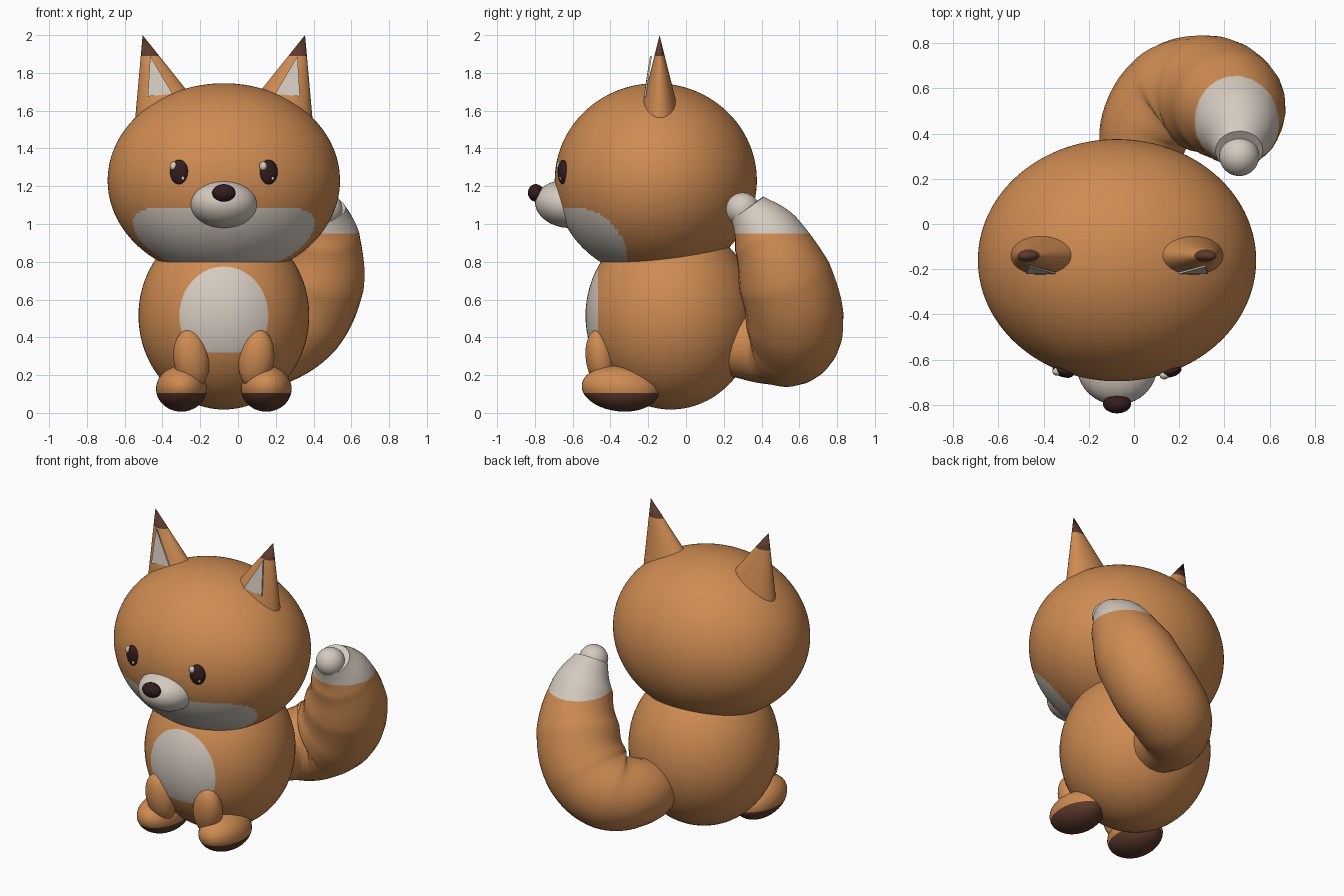
import bpy, bmesh
from math import radians
from mathutils import Vector, Matrix, Euler

if "Cube" in bpy.data.objects:
    bpy.data.objects.remove(bpy.data.objects["Cube"])

MID = -0.075  # plane of symmetry of the body


def material(name, rgb):
    m = bpy.data.materials.new(name)
    m.use_nodes = True
    m.diffuse_color = (*rgb, 1)
    bsdf = next(n for n in m.node_tree.nodes if n.type == 'BSDF_PRINCIPLED')
    bsdf.inputs["Base Color"].default_value = (*rgb, 1)
    bsdf.inputs["Roughness"].default_value = 0.7
    return m


orange = material("orange fur", (0.62, 0.26, 0.085))
cream = material("cream fur", (0.66, 0.59, 0.52))
brown = material("dark brown", (0.11, 0.042, 0.025))
dark = material("nose and eye black", (0.033, 0.012, 0.013))


def finish(name, bm, mats, cuts=(), rule=None, smooth=True):
    """Cut along planes, colour faces by rule and make the object."""
    for co, normal in cuts:
        geom = bm.verts[:] + bm.edges[:] + bm.faces[:]
        bmesh.ops.bisect_plane(bm, geom=geom, plane_co=co, plane_no=normal)
    for f in bm.faces:
        f.material_index = 1 if rule and rule(f.calc_center_median()) else 0
    bmesh.ops.recalc_face_normals(bm, faces=bm.faces[:])
    me = bpy.data.meshes.new(name)
    bm.to_mesh(me)
    bm.free()
    for m in mats:
        me.materials.append(m)
    if smooth:
        me.shade_smooth()
        me.set_sharp_from_angle(angle=radians(40))
    ob = bpy.data.objects.new(name, me)
    bpy.context.scene.collection.objects.link(ob)
    return ob


def ellipsoid(name, centre, radii, mats, rot=(0, 0, 0), seg=40, cuts=(), rule=None):
    bm = bmesh.new()
    bmesh.ops.create_uvsphere(bm, u_segments=seg, v_segments=seg * 2 // 3, radius=1)
    turn = Euler([radians(a) for a in rot]).to_matrix().to_4x4()
    bm.transform(Matrix.Translation(centre) @ turn @ Matrix.Diagonal((*radii, 1)))
    return finish(name, bm, mats, cuts, rule)


# Body with belly patch
ellipsoid("body", (MID, -0.08, 0.515), (0.452, 0.452, 0.497), [orange, cream], seg=64,
          cuts=[((0, -0.465, 0), (0, 1, 0)), ((0, 0, 0.32), (0, 0, 1))],
          rule=lambda c: c.y < -0.465 and c.z > 0.32)

# Head with cream jaw, bounded by an ellipse seen from the side
ellipsoid("head", (MID, -0.16, 1.23), (0.615, 0.535, 0.515), [orange, cream], seg=180,
          rule=lambda c: c.y < -0.2 and
          ((c.y + 0.61) / 0.3) ** 2 + ((c.z - 0.8) / 0.29) ** 2 < 1)

# Muzzle and nose
ellipsoid("muzzle", (MID, -0.63, 1.105), (0.177, 0.17, 0.125), [cream], rot=(-8, 0, 0))
ellipsoid("nose", (MID, -0.795, 1.165), (0.062, 0.042, 0.046), [dark])


def ear(side, s):
    """Leaning cone with a dark tip and a cream inner plate."""
    tip = Vector((MID + s * 0.43, -0.14, 2.0))
    bm = bmesh.new()
    bmesh.ops.create_cone(bm, cap_ends=True, segments=40, radius1=1, radius2=0, depth=1)
    for v in bm.verts:
        t = 0.5 - v.co.z  # 0 at the tip, 1 at the base
        v.co = tip + Vector((v.co.x * 0.2 - s * 0.16 * t, v.co.y * 0.112, -0.45 * t))
    bmesh.ops.remove_doubles(bm, verts=bm.verts[:], dist=0.0001)
    finish(side + "_ear", bm, [orange, brown],
           cuts=[((0, 0, 1.89), (0, 0, 1))], rule=lambda c: c.z > 1.89)

    bm = bmesh.new()
    corners = [(0.39, -0.19, 1.89), (0.403, -0.222, 1.675), (0.272, -0.222, 1.69)]
    face = bm.faces.new([bm.verts.new((MID + s * x, y, z)) for x, y, z in corners])
    out = bmesh.ops.extrude_face_region(bm, geom=[face])
    back = [v for v in out["geom"] if isinstance(v, bmesh.types.BMVert)]
    bmesh.ops.translate(bm, verts=back, vec=(0, 0.009, 0))
    finish(side + "_inner_ear", bm, [cream], smooth=False)


# Paired parts
for side, s in (("right", -1), ("left", 1)):
    ear(side, s)
    ellipsoid(side + "_eye", (MID + s * 0.237, -0.652, 1.275), (0.049, 0.025, 0.065),
              [dark], rot=(0, 0, s * 15), seg=32)
    ellipsoid(side + "_foot", (MID + s * 0.225, -0.348, 0.128), (0.134, 0.205, 0.12),
              [orange, brown], rot=(-6, 0, 0),
              cuts=[((0, 0, 0.105), (0, 0, 1))], rule=lambda c: c.z < 0.105)
    ellipsoid(side + "_leg", (MID + s * 0.172, -0.452, 0.285), (0.094, 0.078, 0.157),
              [orange], rot=(8, s * 8, 0))
    # Eye highlights sit on the same side of both eyes
    ex = MID + s * 0.237
    ellipsoid(side + "_eye_highlight", (ex - 0.028, -0.661 + s * -0.008, 1.306),
              (0.021, 0.018, 0.024), [cream], seg=20)
    ellipsoid(side + "_eye_glint", (ex + 0.02, -0.668 + s * 0.006, 1.243),
              (0.009, 0.008, 0.011), [cream], seg=16)

# Tail: tapered tube along a curve, cream above a level line
path = [((0.03, 0.25, 0.36), 0.17), ((0.06, 0.43, 0.36), 0.21),
        ((0.17, 0.55, 0.385), 0.245), ((0.32, 0.575, 0.5), 0.26),
        ((0.425, 0.52, 0.72), 0.25), ((0.46, 0.42, 0.95), 0.185),
        ((0.465, 0.325, 1.085), 0.105)]
curve = bpy.data.curves.new("tail_path", 'CURVE')
curve.dimensions = '3D'
curve.bevel_depth = 1
curve.bevel_resolution = 10
curve.resolution_u = 10
curve.use_fill_caps = True
spline = curve.splines.new('BEZIER')
spline.bezier_points.add(len(path) - 1)
for p, (co, r) in zip(spline.bezier_points, path):
    p.co, p.radius = co, r
    p.handle_left_type = p.handle_right_type = 'AUTO'
guide = bpy.data.objects.new("tail_path", curve)
bpy.context.scene.collection.objects.link(guide)
bpy.context.view_layer.update()
tube = guide.evaluated_get(bpy.context.evaluated_depsgraph_get())
bm = bmesh.new()
bm.from_mesh(tube.to_mesh())
bmesh.ops.remove_doubles(bm, verts=bm.verts[:], dist=0.0001)
tube.to_mesh_clear()
bpy.data.objects.remove(guide)
finish("tail", bm, [orange, cream], cuts=[((0, 0, 0.95), (0, 0, 1))],
       rule=lambda c: c.z > 0.95)
ellipsoid("tail_tip", (0.465, 0.3, 1.078), (0.088, 0.088, 0.088), [cream])
